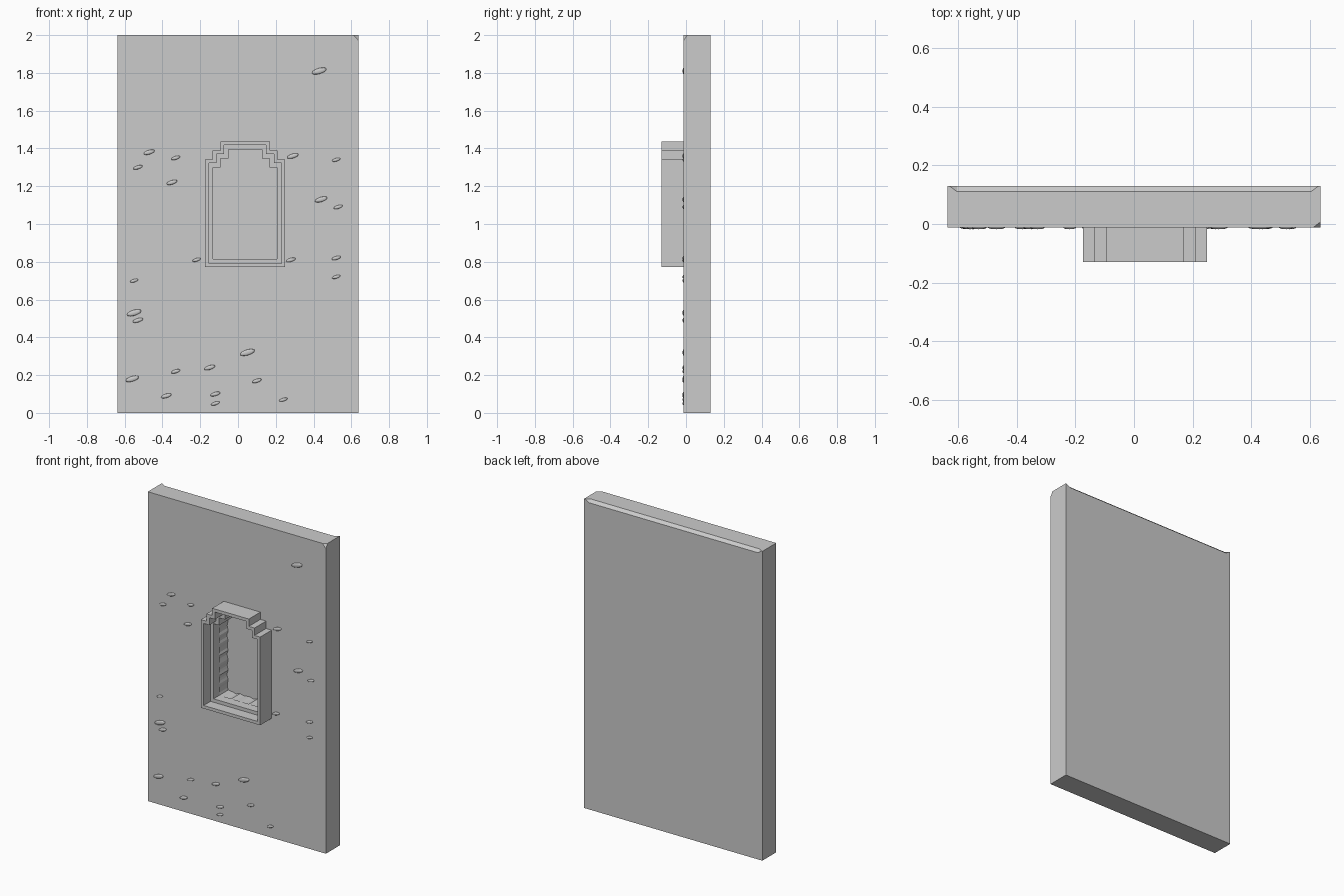
import bpy, bmesh, math, random
from mathutils import Vector

if "Cube" in bpy.data.objects:
    bpy.data.objects.remove(bpy.data.objects["Cube"])

random.seed(4)
CX = 0.0375            # window centre
FRONT, BACK = -0.012, 0.13


def add_object(name, bm):
    bmesh.ops.recalc_face_normals(bm, faces=bm.faces[:])
    mesh = bpy.data.meshes.new(name)
    bm.to_mesh(mesh)
    bm.free()
    ob = bpy.data.objects.new(name, mesh)
    bpy.context.collection.objects.link(ob)
    return ob


def outline(d):
    """Stepped-arch outline (x, z), inset by d."""
    half = [(0.212, 0.772), (0.212, 1.342), (0.172, 1.342),
            (0.172, 1.39), (0.131, 1.39), (0.131, 1.437)]
    half = [(x - d, z + d if z < 1 else z - d) for x, z in half]
    return [(CX + x, z) for x, z in half] + [(CX - x, z) for x, z in reversed(half)]


def ragged(points):
    """Scallop the long edges of an outline slightly inward."""
    out = []
    for i, a in enumerate(points):
        a, b = Vector(a), Vector(points[(i + 1) % len(points)])
        out.append(a)
        length = (b - a).length
        if length > 0.3:
            n = Vector((-(b - a).y, (b - a).x)).normalized()
            steps = int(length / 0.014)
            for k in range(1, steps):
                wave = abs(math.sin(k * 0.7)) * random.uniform(0.006, 0.01)
                out.append(a.lerp(b, k / steps) + n * wave)
    return out


def loft(bm, loops, closed):
    rings = [[bm.verts.new((x, y, z)) for x, z in pts] for pts, y in loops]
    n = len(rings[0])
    pairs = list(zip(rings, rings[1:])) + ([(rings[-1], rings[0])] if closed else [])
    for r, s in pairs:
        for i in range(n):
            j = (i + 1) % n
            bm.faces.new((r[i], r[j], s[j], s[i]))
    if not closed:
        bm.faces.new(rings[0])
        bm.faces.new(rings[-1])


def cut(target, cutter):
    mod = target.modifiers.new("cut_" + cutter.name, 'BOOLEAN')
    mod.operation, mod.solver, mod.object = 'DIFFERENCE', 'EXACT', cutter
    cutter.hide_render = True
    cutter.hide_set(True)


# Wall slab
bm = bmesh.new()
loft(bm, [([(-0.637, 0), (0.637, 0), (0.637, 2), (-0.637, 2)], y)
          for y in (FRONT, BACK)], False)
# Chipped top front corner
bmesh.ops.bisect_plane(bm, geom=bm.verts[:] + bm.edges[:] + bm.faces[:],
                       plane_co=(0.612, FRONT, 2), plane_no=(1, -1.3, 0.9),
                       clear_outer=True)
bmesh.ops.holes_fill(bm, edges=[e for e in bm.edges if e.is_boundary])
wall = add_object("wall", bm)

# Recess cutter with broken edges
bm = bmesh.new()
hole = ragged(list(reversed(outline(0.042))))
# keep scallops pointing into the opening
mid = Vector((CX, 1.1))
if abs(hole[len(hole) // 3].x - mid.x) > 0.2:
    hole = ragged(outline(0.042))
loft(bm, [(hole, -0.1), (hole, 0.09)], False)
cut(wall, add_object("recess_cutter", bm))

# Worn top back edge, tapering out at the ends
bm = bmesh.new()
for x, y, z in [(0.634, 0.131, 2.001), (0.605, 0.11, 2.001), (0.605, 0.131, 1.982),
                (0.605, 0.14, 2.01)]:
    for s in (-1, 1):
        bm.verts.new((s * x, y, z))
bmesh.ops.convex_hull(bm, input=bm.verts[:])
cut(wall, add_object("edge_wear_cutter", bm))

# Window frame: outer rim plus set-back inner tier
bm = bmesh.new()
profile = [(0, 0.0), (0, -0.13), (0.02, -0.13), (0.02, -0.06), (0.042, -0.06), (0.042, 0.0)]
loft(bm, [(outline(d), y) for d, y in profile], True)
add_object("window_frame", bm)

# Shallow plaster bumps on the wall face
spots = [(-0.53, 1.30), (-0.47, 1.38), (-0.33, 1.35), (-0.35, 1.22), (-0.55, 0.53),
         (-0.53, 0.49), (-0.55, 0.70), (-0.22, 0.81), (-0.33, 0.22), (-0.56, 0.18),
         (-0.38, 0.09), (-0.12, 0.10), (-0.12, 0.05), (0.05, 0.32), (-0.15, 0.24),
         (0.10, 0.17), (0.24, 0.07), (0.52, 0.72), (0.52, 0.82), (0.44, 1.13),
         (0.53, 1.09), (0.52, 1.34), (0.29, 1.36), (0.28, 0.81), (0.43, 1.81)]
bm = bmesh.new()
for x, z in spots:
    ret = bmesh.ops.create_icosphere(bm, subdivisions=2, radius=1)
    r = random.uniform(0.022, 0.04)
    for v in ret['verts']:
        v.co = Vector((x + v.co.x * r, FRONT + v.co.y * 0.006,
                       z + v.co.z * r * 0.4 + v.co.x * r * 0.25))
for f in bm.faces:
    f.smooth = True
add_object("plaster_bumps", bm)
